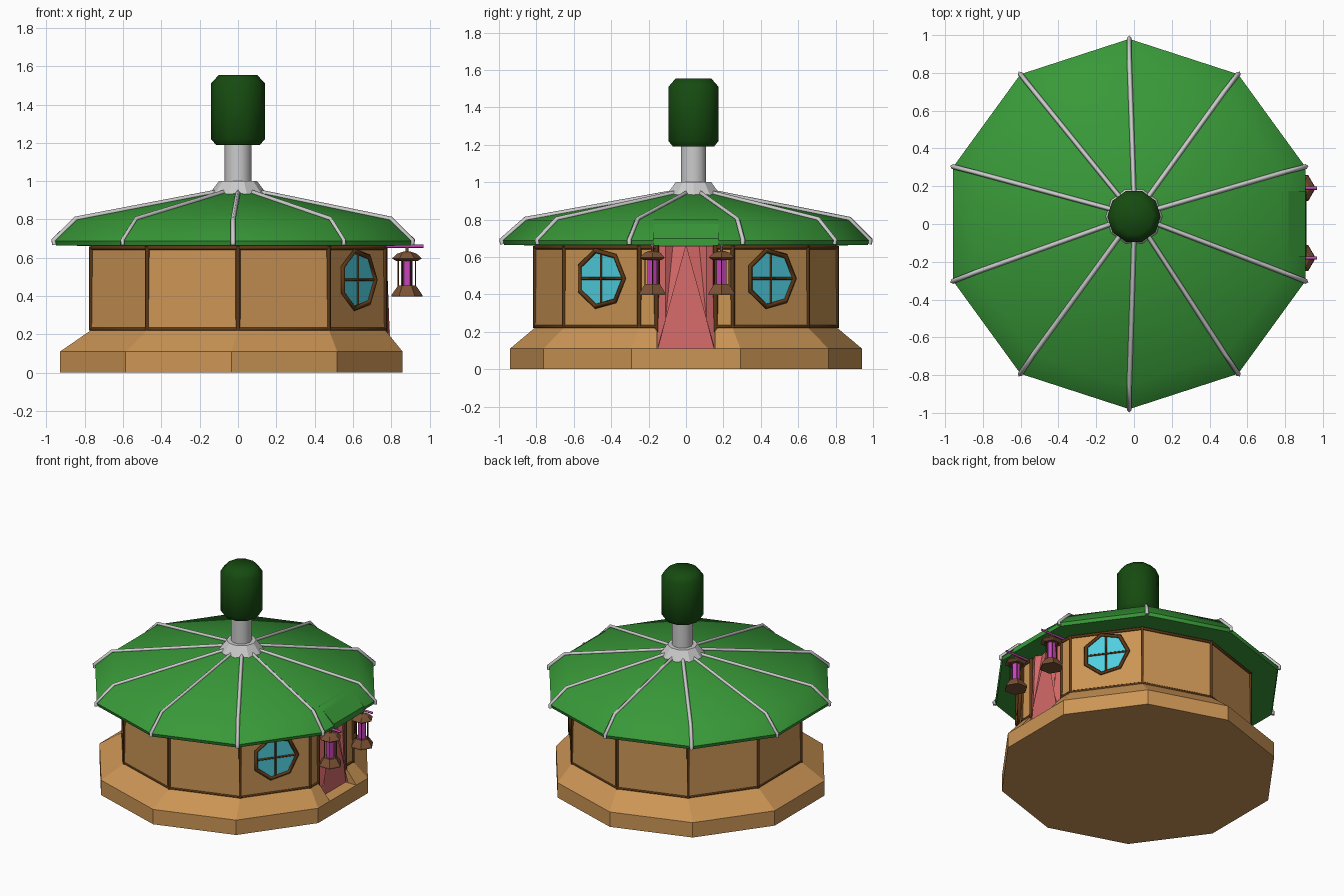
import bpy, bmesh
from math import cos, sin, pi, radians
from mathutils import Matrix, Vector

if "Cube" in bpy.data.objects:
    bpy.data.objects.remove(bpy.data.objects["Cube"])


def mat(name, rgb):
    m = bpy.data.materials.new(name)
    m.diffuse_color = (*rgb, 1)
    m.use_nodes = True
    m.node_tree.nodes["Principled BSDF"].inputs["Base Color"].default_value = m.diffuse_color
    return m


TAN = mat("tan", (0.60, 0.30, 0.09))
WOOD = mat("dark_wood", (0.11, 0.04, 0.008))
BROWN = mat("lantern_brown", (0.20, 0.085, 0.035))
GREEN = mat("roof_green", (0.04, 0.32, 0.04))
DARK = mat("dark_green", (0.008, 0.07, 0.005))
GLASS = mat("window_blue", (0.08, 0.62, 0.74))
PINK = mat("curtain_pink", (0.66, 0.14, 0.14))
PURPLE = mat("lantern_purple", (0.55, 0.06, 0.48))
CORNERS = [radians(18 + 36 * k) for k in range(10)]


def mesh(name, verts, faces, material=None):
    me = bpy.data.meshes.new(name)
    me.from_pydata(verts, [], faces)
    bm = bmesh.new()
    bm.from_mesh(me)
    bmesh.ops.recalc_face_normals(bm, faces=bm.faces)
    bm.to_mesh(me)
    bm.free()
    ob = bpy.data.objects.new(name, me)
    bpy.context.collection.objects.link(ob)
    if material:
        me.materials.append(material)
    return ob


def loft(name, rings, n, phase, material=None):
    """Stack polygons given as (cx, cy, z, radius)."""
    verts = [(cx + r * cos(phase + 2 * pi * k / n), cy + r * sin(phase + 2 * pi * k / n), z)
             for cx, cy, z, r in rings for k in range(n)]
    faces = [(i * n + k, i * n + (k + 1) % n, (i + 1) * n + (k + 1) % n, (i + 1) * n + k)
             for i in range(len(rings) - 1) for k in range(n)]
    faces += [tuple(range(n)), tuple(range((len(rings) - 1) * n, len(rings) * n))]
    return mesh(name, verts, faces, material)


def extrude_y(name, profile, y0, y1, material=None):
    n = len(profile)
    verts = [(x, y, z) for y in (y0, y1) for x, z in profile]
    faces = [(k, (k + 1) % n, n + (k + 1) % n, n + k) for k in range(n)]
    return mesh(name, verts, faces + [tuple(range(n)), tuple(range(n, 2 * n))], material)


def rod(name, points, r, material=None, cyclic=False):
    cu = bpy.data.curves.new(name, 'CURVE')
    cu.dimensions = '3D'
    cu.bevel_depth, cu.bevel_resolution, cu.use_fill_caps = r, 0, True
    sp = cu.splines.new('POLY')
    sp.points.add(len(points) - 1)
    for p, co in zip(sp.points, points):
        p.co = (*co, 1)
    sp.use_cyclic_u = cyclic
    ob = bpy.data.objects.new(name, cu)
    bpy.context.collection.objects.link(ob)
    if material:
        cu.materials.append(material)
    return ob


def smooth(ob, angle):
    bpy.ops.object.select_all(action='DESELECT')
    ob.select_set(True)
    bpy.context.view_layer.objects.active = ob
    bpy.ops.object.shade_smooth_by_angle(angle=radians(angle))


def polar(r, a, z, cx=0.0, cy=0.0):
    return (cx + r * cos(a), cy + r * sin(a), z)


# Stepped base and walls, with the doorway cut out
body = loft("base_and_walls", [(-.035, 0, 0, .941), (-.035, 0, .11, .941),
                               (0, 0, .22, .81), (0, 0, .665, .803)], 10, radians(18), TAN)
cutter = extrude_y("door_cutter", [(.70, .11), (1, .11), (1, .8), (.70, .8)], -.155, .155)
cutter.hide_render = True
mod = body.modifiers.new("doorway", 'BOOLEAN')
mod.object, mod.operation, mod.solver = cutter, 'DIFFERENCE', 'EXACT'
bpy.context.view_layer.objects.active = body
bpy.ops.object.modifier_apply(modifier="doorway")
bpy.data.objects.remove(cutter)

# Timber posts and rails; the rails are open at the door
for a in CORNERS:
    rod("corner_post", [polar(.805, a, .22), polar(.805, a, .66)], .012, WOOD)
for z in (.228, .652):
    ring = [polar(.805, a, z) for a in CORNERS]
    rod("wall_rail", [(.768, .155, z)] + ring + [(.768, -.155, z)], .012, WOOD)
for y in (-.158, .158):
    rod("door_post", [(.768, y, .2), (.768, y, .665)], .013, WOOD)

# Door curtain: back panel plus two folded flaps parting from the top
extrude_y("curtain_back", [(.73, .112), (.775, .112), (.745, .66), (.73, .66)], -.153, .153, PINK)
for s in (-1, 1):
    mesh("curtain_flap", [(.765, 0, .66), (.745, s * .07, .66), (.775, s * .11, .66),
                          (.755, s * .153, .66), (.80, s * .15, .112), (.775, s * .153, .112),
                          (.79, s * .11, .26)],
         [(0, 1, 6), (1, 2, 6), (2, 3, 6), (3, 5, 6), (6, 5, 4)], PINK)

# Seven-sided windows either side of the door
for a in (radians(36), radians(-36)):
    normal, tangent = Vector((cos(a), sin(a), 0)), Vector((-sin(a), cos(a), 0))
    rot = Matrix((tangent, (0, 0, 1), normal)).transposed().to_4x4()
    place = Matrix.Translation(normal * .766 + Vector((0, 0, .485))) @ rot
    hept = [polar(.153, 2 * pi * k / 7, .01) for k in range(7)]
    parts = [loft("window_glass", [(0, 0, -.01, .15), (0, 0, .008, .15)], 7, 0, GLASS),
             rod("window_frame", hept, .014, WOOD, True),
             rod("window_bar", [(-.138, 0, .008), (.15, 0, .008)], .007, WOOD),
             rod("window_bar", [(0, -.145, .008), (0, .145, .008)], .007, WOOD)]
    for p in parts:
        p.matrix_world = place

# Roof with turned-down eaves; the top sits slightly off centre
RC = -.025
eave, bend, top = (RC, 0, .688, .98), (RC, .008, .798, .862), (0, .04, .94, .12)
roof = loft("roof", [(0, 0, .662, .78), (RC, 0, .664, .972), eave, bend, top],
            10, radians(18), GREEN)
smooth(roof, 50)
extrude_y("door_awning", [(.785, .803), (.908, .70), (.912, .662), (.78, .662)], -.175, .175, GREEN)

# Roof ribs
for a in CORNERS:
    pts = [polar(r + d, a, z + h, cx, cy) for (cx, cy, z, r), d, h in
           ((top, 0, .003), (bend, .003, .005), (eave, .005, .004))]
    rod("roof_rib", pts + [polar(.982, a, .668, RC, 0)], .013)

# Chimney
loft("chimney_collar", [(0, .04, .92, .16), (0, .04, .94, .145), (0, .04, 1.0, .10)], 10, 0)
smooth(loft("chimney_pipe", [(0, .04, .99, .071), (0, .04, 1.21, .071)], 10, 0), 40)
cap = loft("chimney_cap", [(0, .04, 1.19, .115), (0, .04, 1.22, .141), (0, .04, 1.51, .141),
                           (0, .04, 1.555, .10)], 10, 0, DARK)
smooth(cap, 50)

# Hanging lanterns on brackets
for y in (-.18, .19):
    x = .882
    rod("lantern_bracket", [(.74, y, .66), (.968, y, .66)], .009, PURPLE)
    rod("lantern_hook", [(x, y, .62), (x, y, .66)], .008, BROWN)
    loft("lantern_top", [(x, y, .583, .055), (x, y, .597, .078), (x, y, .622, .05), (x, y, .632, .02)],
         6, 0, BROWN)
    loft("lantern_glass", [(x, y, .45, .03), (x, y, .588, .03)], 6, 0, PURPLE)
    loft("lantern_bottom", [(x, y, .397, .08), (x, y, .407, .08), (x, y, .455, .047)], 6, 0, BROWN)
    for k in range(6):
        a = k * pi / 3
        rod("lantern_wire", [polar(.045, a, .45, x, y), polar(.045, a, .59, x, y)], .003, WOOD)
